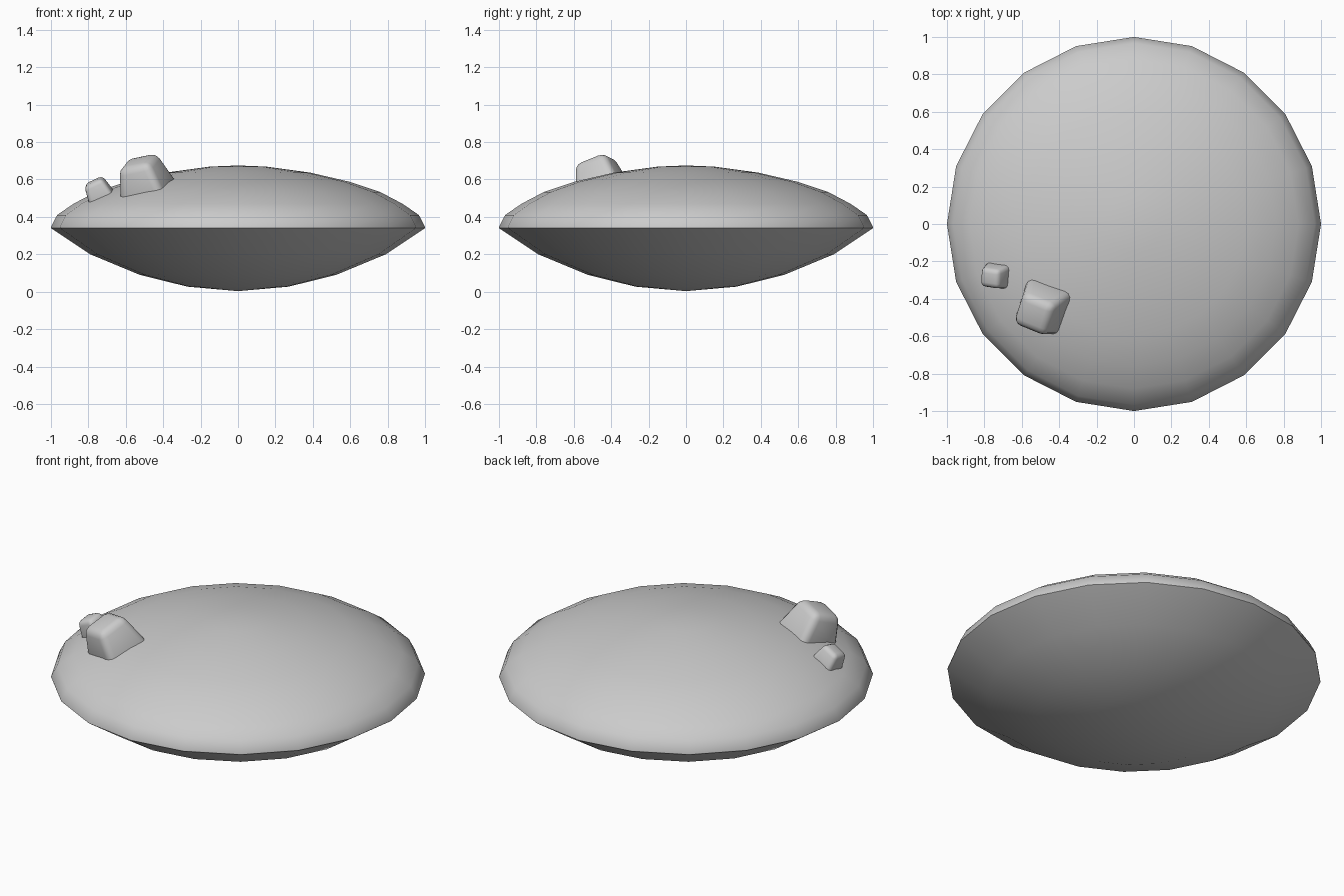
import bpy, bmesh, math
from mathutils import Matrix, Vector

if "Cube" in bpy.data.objects:
    bpy.data.objects.remove(bpy.data.objects["Cube"])

SIDES = 20


def finish(bm, name, angle=40):
    bmesh.ops.recalc_face_normals(bm, faces=bm.faces)
    me = bpy.data.meshes.new(name)
    bm.to_mesh(me)
    bm.free()
    ob = bpy.data.objects.new(name, me)
    bpy.context.collection.objects.link(ob)
    bpy.ops.object.select_all(action='DESELECT')
    ob.select_set(True)
    bpy.context.view_layer.objects.active = ob
    bpy.ops.object.shade_smooth_by_angle(angle=math.radians(angle))
    return ob


# Lens-shaped body: profile from bottom pole to top pole, revolved
profile = [(0, .003), (.27, .027), (.525, .09), (.79, .20), (1, .34), (1, .346),
           (.967, .41), (.88, .47), (.76, .533), (.6, .587), (.385, .637), (.15, .669), (0, .675)]
bm = bmesh.new()
rings = []
for r, z in profile:
    n = SIDES if r else 1
    rings.append([bm.verts.new((r * math.cos(math.tau * i / SIDES),
                                r * math.sin(math.tau * i / SIDES), z)) for i in range(n)])
for a, b in zip(rings, rings[1:]):
    for i in range(SIDES):
        j = (i + 1) % SIDES
        quad = [a[i % len(a)], a[j % len(a)], b[j % len(b)], b[i % len(b)]]
        bm.faces.new(list(dict.fromkeys(quad)))
finish(bm, "lens_body", 30)


# Rounded, tapered stones leaning outward on the dome
def stone(name, centre, size, taper, spin, lean):
    bm = bmesh.new()
    bmesh.ops.create_cube(bm, size=1)
    for v in bm.verts:
        if v.co.z > 0:
            v.co.x *= taper
            v.co.y *= taper
    bmesh.ops.scale(bm, verts=bm.verts, vec=size)
    bmesh.ops.bevel(bm, geom=bm.edges[:], offset=min(size) * .18, segments=3,
                    profile=.5, affect='EDGES')
    outward = Vector((centre[0], centre[1], 0))
    axis = Vector((0, 0, 1)).cross(outward).normalized()
    m = (Matrix.Translation(centre) @ Matrix.Rotation(math.radians(lean), 4, axis)
         @ Matrix.Rotation(math.radians(spin), 4, 'Z'))
    bmesh.ops.transform(bm, matrix=m, verts=bm.verts)
    finish(bm, name, 60)


stone("large_stone", (-.505, -.46, .605), (.27, .27, .21), .66, -20, 24)
stone("small_stone", (-.745, -.28, .535), (.15, .14, .13), .7, -6, 28)
